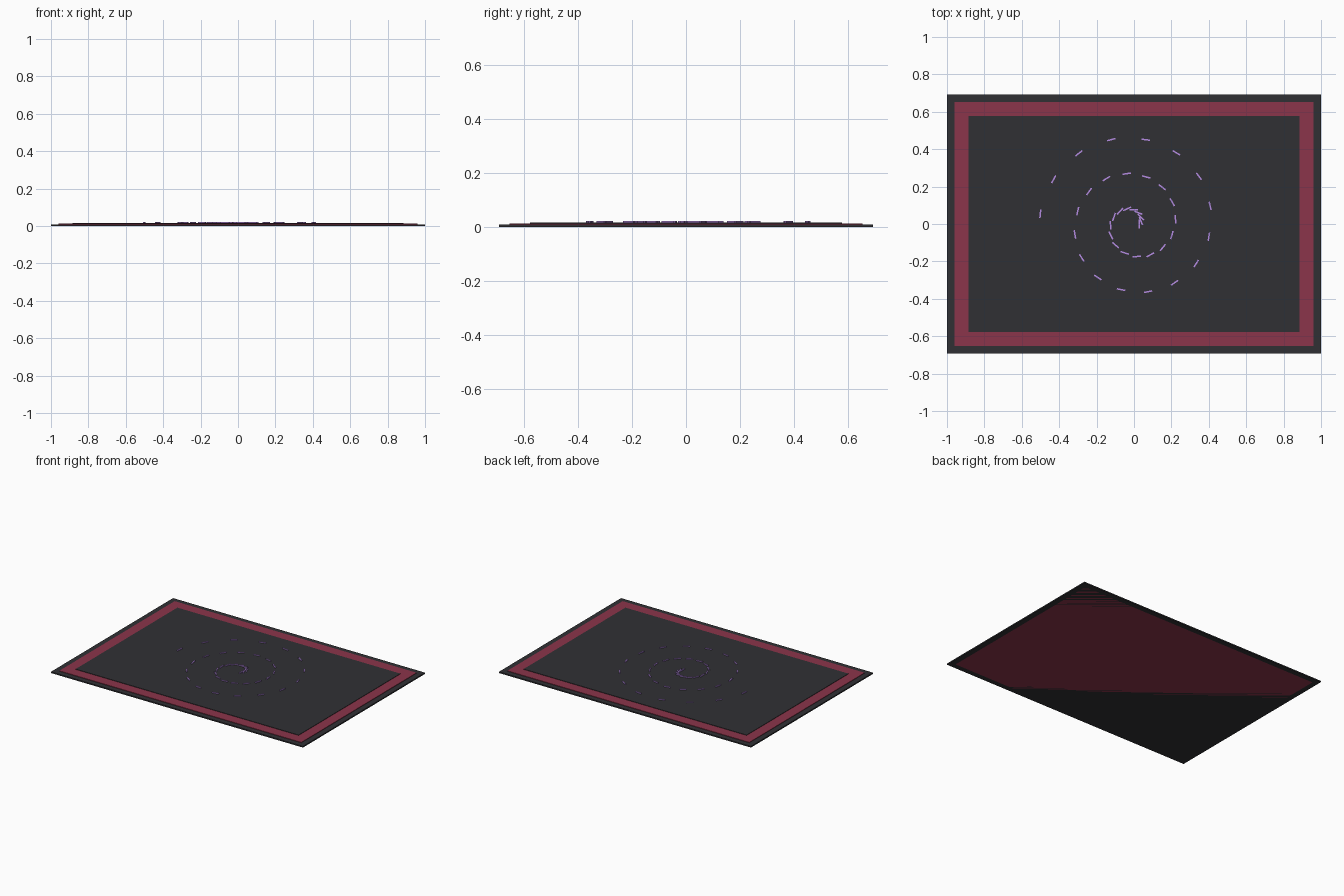
import bpy
from math import sin, cos

if "Cube" in bpy.data.objects:
    bpy.data.objects.remove(bpy.data.objects["Cube"])


def material(name, rgb):
    m = bpy.data.materials.new(name)
    m.diffuse_color = (*rgb, 1)
    m.use_nodes = True
    m.node_tree.nodes["Principled BSDF"].inputs["Base Color"].default_value = m.diffuse_color
    return m


def box(name, size, loc, mat, rot=0):
    bpy.ops.mesh.primitive_cube_add(size=1, location=loc, rotation=(0, 0, rot))
    ob = bpy.context.object
    ob.name = name
    ob.scale = size
    ob.data.materials.append(mat)
    return ob


dark = material("charcoal", (0.03, 0.03, 0.034))
red = material("crimson", (0.26, 0.035, 0.07))
purple = material("violet", (0.46, 0.26, 0.76))

# Stacked rug layers, all resting on the floor
for name, w, d, h, mat in (("rug_base", 2.0, 1.384, 0.009, dark),
                           ("rug_border", 1.92, 1.307, 0.0125, red),
                           ("rug_field", 1.77, 1.154, 0.0155, dark)):
    box(name, (w, d, h), (0, 0, h / 2), mat)

# Dashes laid tangentially along a spiral
for i in range(40):
    a = 0.4 * i
    r = 0.028 + 0.0122 * i
    box(f"spiral_dash_{i:02d}", (0.008, 0.046, 0.006),
        (r * cos(a), r * sin(a), 0.0185), purple, a)
